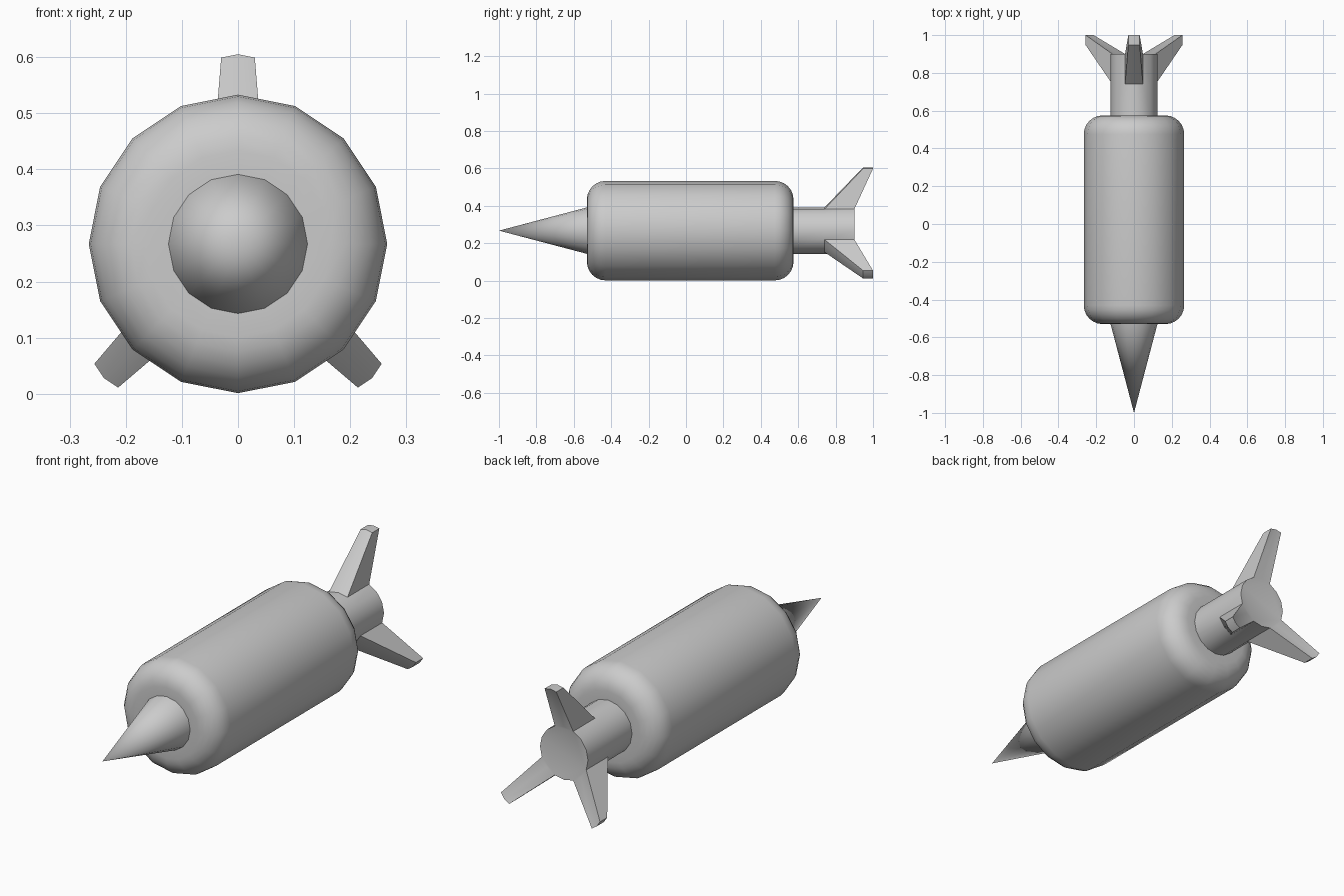
import bpy
import bmesh
from math import sin, cos, pi, radians

if "Cube" in bpy.data.objects:
    bpy.data.objects.remove(bpy.data.objects["Cube"])

SIDES = 16
AXIS_Z = 0.267
CORE_R = 0.124


def ring_point(r, y, angle):
    return (r * cos(angle), y, AXIS_Z + r * sin(angle))


def lathe(bm, profile):
    """Revolve (radius, y) points around the rocket axis, one vertex straight up."""
    rings = []
    for r, y in profile:
        if r == 0:
            rings.append([bm.verts.new((0, y, AXIS_Z))] * SIDES)
        else:
            rings.append([bm.verts.new(ring_point(r, y, 2 * pi * i / SIDES))
                          for i in range(SIDES)])
    for a, b in zip(rings, rings[1:]):
        for i in range(SIDES):
            j = (i + 1) % SIDES
            bm.faces.new(dict.fromkeys((a[i], a[j], b[j], b[i])))
    return rings


def finish(name, bm, angle):
    bmesh.ops.recalc_face_normals(bm, faces=bm.faces[:])
    me = bpy.data.meshes.new(name)
    bm.to_mesh(me)
    bm.free()
    ob = bpy.data.objects.new(name, me)
    bpy.context.collection.objects.link(ob)
    bpy.ops.object.select_all(action='DESELECT')
    ob.select_set(True)
    bpy.context.view_layer.objects.active = ob
    bpy.ops.object.shade_smooth_by_angle(angle=radians(angle))
    return ob


# Pointed nose cone
bm = bmesh.new()
lathe(bm, [(0, -1.0), (CORE_R, -0.53)])
finish("nose_cone", bm, 30)

# Main body with rounded shoulders at both ends
R, B, Y0, Y1, STEPS = 0.266, 0.1, -0.53, 0.575, 6
arc = [(R - B + B * sin(t), B - B * cos(t))
       for t in (pi / 2 * k / STEPS for k in range(STEPS + 1))]
profile = ([(CORE_R, Y0)] + [(r, Y0 + d) for r, d in arc]
           + [(r, Y1 - d) for r, d in reversed(arc)] + [(CORE_R, Y1)])
bm = bmesh.new()
lathe(bm, profile)
finish("body", bm, 30)

# Tail tube with three swept fins drawn out of pairs of its side faces
bm = bmesh.new()
front, root, end = lathe(bm, [(CORE_R, 0.575), (CORE_R, 0.74), (CORE_R, 0.90)])
bm.faces.new(end)
for mid in (4, 10, 14):
    idx = [mid - 1, mid, (mid + 1) % SIDES]
    ang = 2 * pi * mid / SIDES
    lead, trail = [], []
    for side, out in ((-0.03, 0.332), (0, 0.338), (0.03, 0.332)):
        x = out * cos(ang) - side * sin(ang)
        z = AXIS_Z + out * sin(ang) + side * cos(ang)
        lead.append(bm.verts.new((x, 0.947, z)))
        trail.append(bm.verts.new((x, 1.0, z)))
    a, b = [root[i] for i in idx], [end[i] for i in idx]
    for k in (0, 1):
        old = [f for f in a[k].link_faces
               if {a[k], a[k + 1], b[k], b[k + 1]} == set(f.verts)]
        bmesh.ops.delete(bm, geom=old, context='FACES_ONLY')
        bm.faces.new((lead[k], lead[k + 1], trail[k + 1], trail[k]))
        bm.faces.new((a[k], a[k + 1], lead[k + 1], lead[k]))
        bm.faces.new((b[k], b[k + 1], trail[k + 1], trail[k]))
    for k in (0, 2):
        bm.faces.new((a[k], b[k], trail[k], lead[k]))
finish("tail_with_fins", bm, 30)
